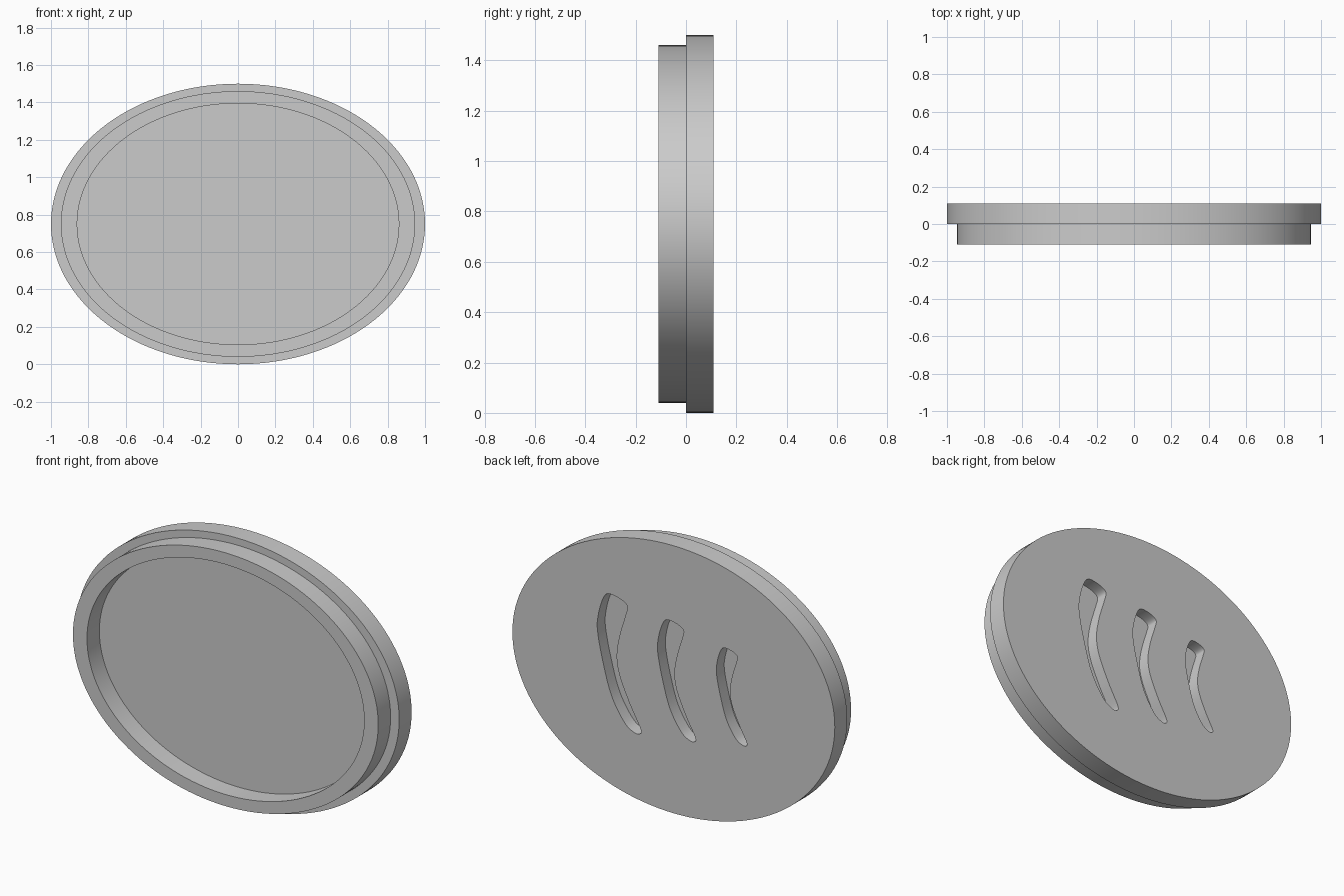
import bpy, bmesh, math
from mathutils import Vector

cube = bpy.data.objects.get("Cube")
if cube:
    bpy.data.objects.remove(cube)

CENTRE_Z = 0.75
SEGMENTS = 128

grey = bpy.data.materials.new("plain grey")
grey.use_nodes = True
grey.diffuse_color = (0.6, 0.6, 0.6, 1)
grey.node_tree.nodes["Principled BSDF"].inputs["Base Color"].default_value = (0.6, 0.6, 0.6, 1)


def loft(name, rings):
    """Skin a list of closed point rings and cap both ends."""
    bm = bmesh.new()
    loops = [[bm.verts.new(p) for p in ring] for ring in rings]
    n = len(loops[0])
    for a, b in zip(loops, loops[1:]):
        for i in range(n):
            j = (i + 1) % n
            bm.faces.new((a[i], a[j], b[j], b[i]))
    bm.faces.new(loops[0])
    bm.faces.new(loops[-1])
    bmesh.ops.recalc_face_normals(bm, faces=bm.faces)
    mesh = bpy.data.meshes.new(name)
    bm.to_mesh(mesh)
    bm.free()
    mesh.materials.append(grey)
    obj = bpy.data.objects.new(name, mesh)
    bpy.context.collection.objects.link(obj)
    return obj


def ellipse(size, y):
    angles = [math.tau * i / SEGMENTS for i in range(SEGMENTS)]
    return [(size * math.cos(a), y, CENTRE_Z + 0.75 * size * math.sin(a)) for a in angles]


def smooth_loop(points, steps=6):
    """Closed Catmull-Rom curve through the points."""
    pts = [Vector(p) for p in points]
    n, out = len(pts), []
    for i in range(n):
        a, b, c, d = (pts[(i + k) % n] for k in (-1, 0, 1, 2))
        for s in range(steps):
            t = s / steps
            out.append(0.5 * (2 * b + (c - a) * t + (2 * a - 5 * b + 4 * c - d) * t ** 2
                              + (3 * b - a - 3 * c + d) * t ** 3))
    return out


# Lid: recess floor, recess wall, inset rim, wide flange and flat back
lid = loft("oval_lid", [ellipse(size, y) for size, y in (
    (0.86, 0.0), (0.86, -0.11), (0.947, -0.11),
    (0.947, 0.0), (1.0, 0.0), (1.0, 0.11))])

# Curved finger slots in the back, each a smaller copy of the first
SLOT = smooth_loop([
    (0.07, 0.372), (0.105, 0.325), (0.13, 0.234), (0.134, 0.148), (0.102, -0.011),
    (0.047, -0.193), (-0.033, -0.322), (-0.095, -0.363), (-0.13, -0.36),
    (-0.132, -0.329), (-0.065, -0.207), (-0.003, -0.067), (0.015, 0.04),
    (-0.003, 0.157), (-0.04, 0.28), (-0.05, 0.335), (-0.003, 0.364)])

for label, x, scale in (("long", 0.338, 1.0), ("middle", -0.018, 0.87), ("short", -0.36, 0.7)):
    rings = [[(x + scale * p.x, y, CENTRE_Z + scale * p.y) for p in SLOT] for y in (0.04, 0.2)]
    cutter = loft(label + "_slot_cutter", rings)
    cutter.hide_render = True
    cutter.hide_set(True)
    cut = lid.modifiers.new(label + "_slot", 'BOOLEAN')
    cut.operation = 'DIFFERENCE'
    cut.solver = 'EXACT'
    cut.object = cutter

# Bake the cuts and remove the cutters
graph = bpy.context.evaluated_depsgraph_get()
lid.data = bpy.data.meshes.new_from_object(lid.evaluated_get(graph))
cutters = [m.object for m in lid.modifiers]
lid.modifiers.clear()
for cutter in cutters:
    bpy.data.objects.remove(cutter)

bpy.ops.object.select_all(action='DESELECT')
lid.select_set(True)
bpy.context.view_layer.objects.active = lid
bpy.ops.object.shade_smooth_by_angle(angle=math.radians(35))
